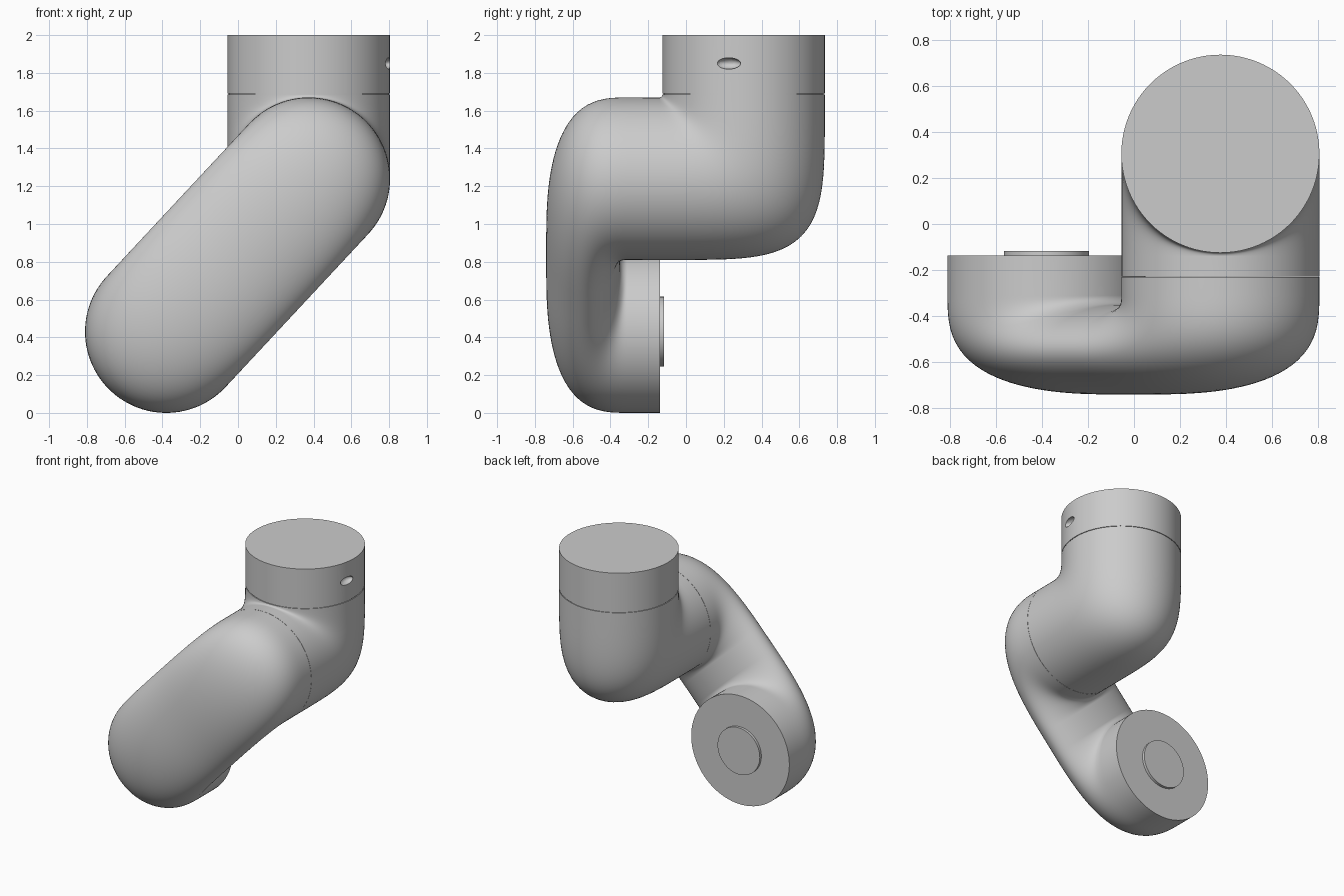
import bpy, bmesh, math
from mathutils import Vector

if "Cube" in bpy.data.objects:
    bpy.data.objects.remove(bpy.data.objects["Cube"])

R = 0.43                                   # tube radius
TOP = Vector((0.375, 0, 1.24))             # axis of the upper horizontal tube
LOW = Vector((-0.38, 0, 0.43))             # axis of the lower end
Y = Vector((0, 1, 0))
Z = Vector((0, 0, 1))
SEG = 96


def bend(pivot, e1, e2, a, b, r, n, steps=40):
    """Rings (centre, half vector) fanned round a pivot from e1 to e2,
    the outer side following a superellipse corner."""
    rings = []
    for i in range(steps + 1):
        t = math.pi / 2 * i / steps
        c, s = max(math.cos(t), 0), math.sin(t)
        out = ((c / (a + r)) ** n + (s / (b + r)) ** n) ** (-1 / n)
        d = e1 * c + e2 * s
        rings.append((pivot + d * (out + r) / 2, d * (out - r) / 2))
    return rings


def smooth(ob):
    bpy.ops.object.select_all(action='DESELECT')
    ob.select_set(True)
    bpy.context.view_layer.objects.active = ob
    bpy.ops.object.shade_smooth_by_angle(angle=math.radians(40))
    return ob


def loft(name, rings, side):
    """Skin elliptical rings whose lateral half-width is R."""
    bm = bmesh.new()
    loops = []
    for centre, half in rings:
        loops.append([bm.verts.new(centre + half * math.cos(k * math.tau / SEG)
                                   + side * R * math.sin(k * math.tau / SEG))
                      for k in range(SEG)])
    for p, q in zip(loops, loops[1:]):
        for k in range(SEG):
            m = (k + 1) % SEG
            bm.faces.new((p[k], p[m], q[m], q[k]))
    bm.faces.new(loops[0])
    bm.faces.new(loops[-1])
    bmesh.ops.recalc_face_normals(bm, faces=bm.faces)
    mesh = bpy.data.meshes.new(name)
    bm.to_mesh(mesh)
    bm.free()
    ob = bpy.data.objects.new(name, mesh)
    bpy.context.collection.objects.link(ob)
    return smooth(ob)


def cylinder(name, radius, start, end):
    start, end = Vector(start), Vector(end)
    axis = end - start
    bpy.ops.mesh.primitive_cylinder_add(
        vertices=SEG, radius=radius, depth=axis.length, location=(start + end) / 2,
        rotation=axis.to_track_quat('Z', 'Y').to_euler())
    ob = bpy.context.object
    ob.name = name
    return smooth(ob)


# upper elbow: vertical socket turning to the front
r = 0.015
elbow = bend(Vector((TOP.x, -0.125 - r, 1.67 + r)), Y, -Z, 2 * R, 2 * R, r, 4.5)
c, h = elbow[-1]
elbow.append((Vector((c.x, -0.229, c.z)), h))
loft("upper_elbow", elbow, Vector((1, 0, 0)))

# slanted arm: flattened U-shaped tube joining the two axes
d = (LOW - TOP).normalized()
length = (LOW - TOP).length
r, back, thick = 0.04, -0.35, 0.39
upper = bend(TOP + d * (R + r) + Y * (back + r), -d, -Y, 2 * R, thick, r, 2.9)
lower = bend(TOP + d * (length - R - r) + Y * (back + r), -Y, d, thick, 2 * R, r, 2.9)
c, h = upper[0]
upper.insert(0, (Vector((c.x, -0.231, c.z)), h))
c, h = lower[-1]
lower.append((Vector((c.x, -0.137, c.z)), h))
loft("slanted_arm", upper + lower, d.cross(Y))

# round boss on the lower end face
cylinder("end_boss", 0.185, (LOW.x, -0.16, LOW.z), (LOW.x, -0.117, LOW.z))

# collar with a thin seam under it
cylinder("collar_seam", 0.424, (TOP.x, 0.305, 1.67), (TOP.x, 0.305, 1.71))
collar = cylinder("collar", R, (TOP.x, 0.305, 1.691), (TOP.x, 0.305, 2.0))

# small oval dimple in the side of the collar
bpy.ops.mesh.primitive_uv_sphere_add(segments=32, ring_count=16, radius=1,
                                     location=(0.798, 0.225, 1.85))
cutter = bpy.context.object
cutter.name = "dimple_cutter"
cutter.scale = (0.04, 0.065, 0.03)
cutter.hide_render = True
cut = collar.modifiers.new("dimple", 'BOOLEAN')
cut.operation = 'DIFFERENCE'
cut.object = cutter
bpy.context.view_layer.objects.active = collar
bpy.ops.object.modifier_move_to_index(modifier="dimple", index=0)
bpy.ops.object.modifier_apply(modifier="dimple")
bpy.data.objects.remove(cutter)
smooth(collar)
